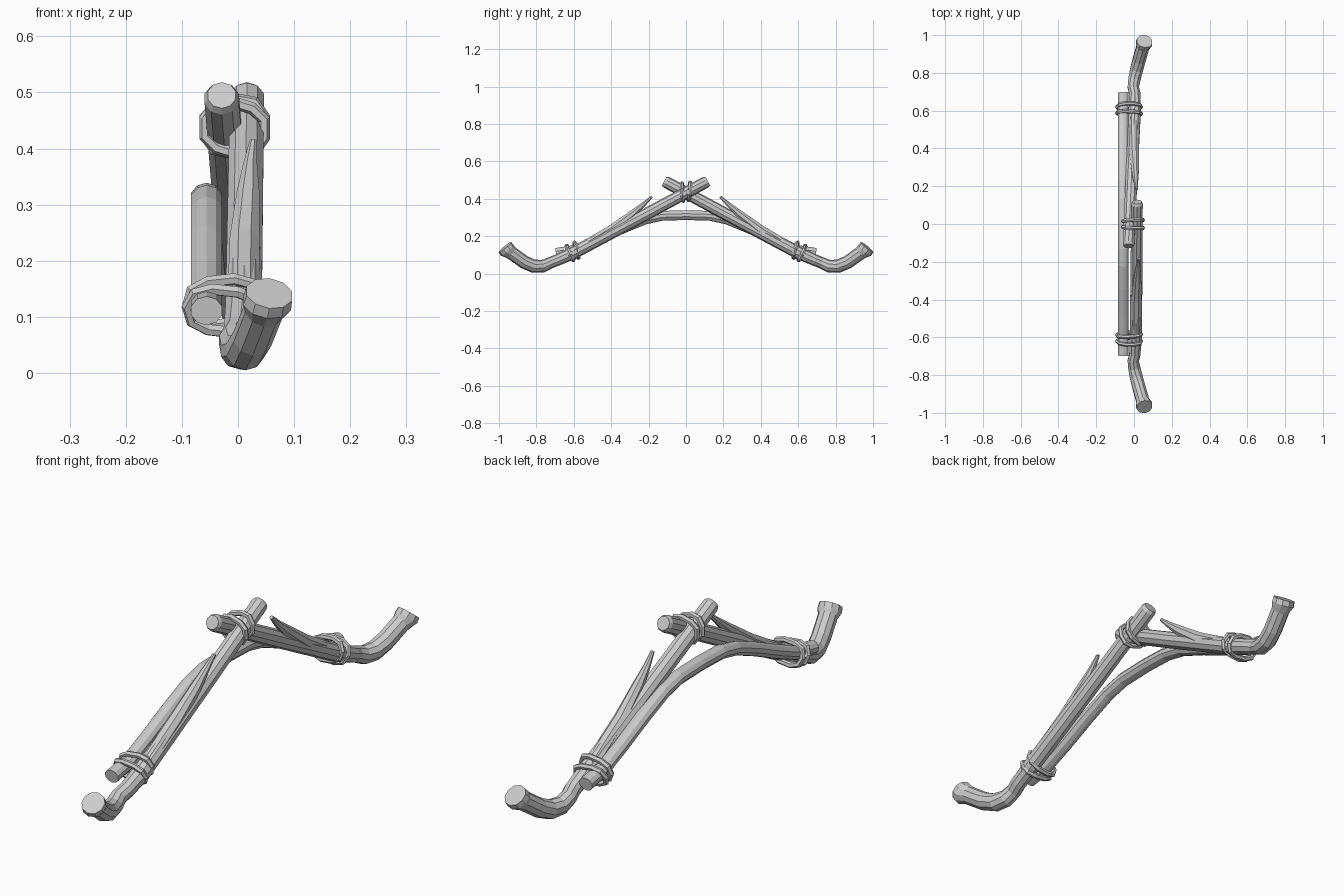
import bpy, bmesh, math
from mathutils import Vector

if "Cube" in bpy.data.objects:
    bpy.data.objects.remove(bpy.data.objects["Cube"])


def sweep(name, pts, radii, sides=10, ref=(1, 0, 0), closed=False,
          squash=1.0, end_normal=None):
    """Faceted tube along pts; ref fixes the section's first axis."""
    bm = bmesh.new()
    pts = [Vector(p) for p in pts]
    n = len(pts)
    rings = []
    for i, p in enumerate(pts):
        if closed:
            t = pts[(i + 1) % n] - pts[i - 1]
        else:
            a = (p - pts[i - 1]).normalized() if i else Vector()
            b = (pts[i + 1] - p).normalized() if i < n - 1 else Vector()
            t = a + b
        if end_normal and i < 2:
            t = Vector(end_normal)
        t.normalize()
        u = Vector(ref)
        u = (u - t * u.dot(t)).normalized()
        v = t.cross(u)
        ring = []
        for k in range(sides):
            ang = math.tau * (k + 0.5) / sides
            ring.append(bm.verts.new(p + radii[i] * (u * math.cos(ang) + v * math.sin(ang) * squash)))
        rings.append(ring)
    for i in range(n if closed else n - 1):
        r, s = rings[i], rings[(i + 1) % n]
        for k in range(sides):
            j = (k + 1) % sides
            bm.faces.new((r[k], r[j], s[j], s[k]))
    if not closed:
        bm.faces.new(rings[0][::-1])
        bm.faces.new(rings[-1])
    bmesh.ops.recalc_face_normals(bm, faces=bm.faces)
    me = bpy.data.meshes.new(name)
    bm.to_mesh(me)
    bm.free()
    ob = bpy.data.objects.new(name, me)
    bpy.context.collection.objects.link(ob)
    return ob


def binding(name, centre, normal, half_w, half_h, roll=0.0):
    """Angular cord loop lying in the plane across normal."""
    nrm = Vector(normal).normalized()
    u = Vector((1, 0, 0))
    u = (u - nrm * u.dot(nrm)).normalized()
    v = nrm.cross(u)
    if v.z < 0:
        v = -v
    loop = []
    for k in range(10):
        a = math.tau * k / 10
        c, s = math.cos(a), math.sin(a)
        x = half_w * math.copysign(abs(c) ** 0.85, c)
        z = half_h * math.copysign(abs(s) ** 0.75, s)
        xr = x * math.cos(roll) - z * math.sin(roll)
        zr = x * math.sin(roll) + z * math.cos(roll)
        loop.append(Vector(centre) + u * xr + v * zr)
    sweep(name, loop, [0.011] * 10, sides=6, ref=nrm, closed=True)


for side, label in ((-1, "front"), (1, "back")):
    # Main branch: flared hooked foot, bend, long straight run, crossing tip
    x0, x1 = (0.010, 0.016) if side < 0 else (0.004, -0.029)
    path = [(0.056, 0.968, 0.142), (0.052, 0.956, 0.125), (0.046, 0.935, 0.112),
            (0.026, 0.865, 0.062), (0.013, 0.815, 0.040), (0.002, 0.765, 0.040),
            (-0.004, 0.725, 0.058), (0.004, 0.69, 0.072), (x0, 0.60, 0.112),
            (x0 + (x1 - x0) * 0.5, 0.25, 0.298), (x1, -0.105, 0.489),
            (x1, -0.117, 0.495)]
    radii = [0.043, 0.045, 0.036, 0.036, 0.036, 0.034, 0.031, 0.031,
             0.034, 0.033, 0.032, 0.026]
    sweep(label + "_branch", [(x, side * y, z) for x, y, z in path], radii,
          end_normal=(-0.15, -side * 0.62, -0.77))

    # Split-off pointed twig lying along the branch
    dx = 0.0 if side < 0 else -0.012
    twig = [(0.010, 0.58, 0.124), (0.012, 0.40, 0.232), (0.018, 0.29, 0.316),
            (0.022, 0.225, 0.372), (0.027, 0.183, 0.412)]
    sweep(label + "_twig", [(x + dx, side * y, z) for x, y, z in twig],
          [0.031, 0.029, 0.022, 0.013, 0.007], sides=8)

    # Pair of cord loops tying brace to branch
    for k, off in enumerate((-0.017, 0.017)):
        tilt = (0.10, -0.10)[k]
        binding(f"{label}_binding_{k + 1}",
                (-0.026, side * (0.603 + off), 0.118 - off * 0.45),
                (tilt * 0.5, side * 0.92, -0.35 + tilt), 0.064, 0.042,
                roll=0.1 * (1 - 2 * k))

# Arched brace along the left side
half = [(0.695, 0.111), (0.60, 0.126), (0.48, 0.176), (0.34, 0.240),
        (0.22, 0.289), (0.13, 0.309)]
arch = [(-y, z) for y, z in half] + [(0, 0.313)] + [(y, z) for y, z in reversed(half)]
sweep("arched_brace", [(-0.056, y, z) for y, z in arch],
      [0.029] * len(arch), squash=0.9)

# Cord loops at the crossing
binding("crossing_binding_1", (-0.006, -0.018, 0.436), (0.05, 1, 0.08), 0.055, 0.045, roll=-0.3)
binding("crossing_binding_2", (-0.006, 0.018, 0.440), (-0.05, 1, -0.08), 0.055, 0.045, roll=0.3)
